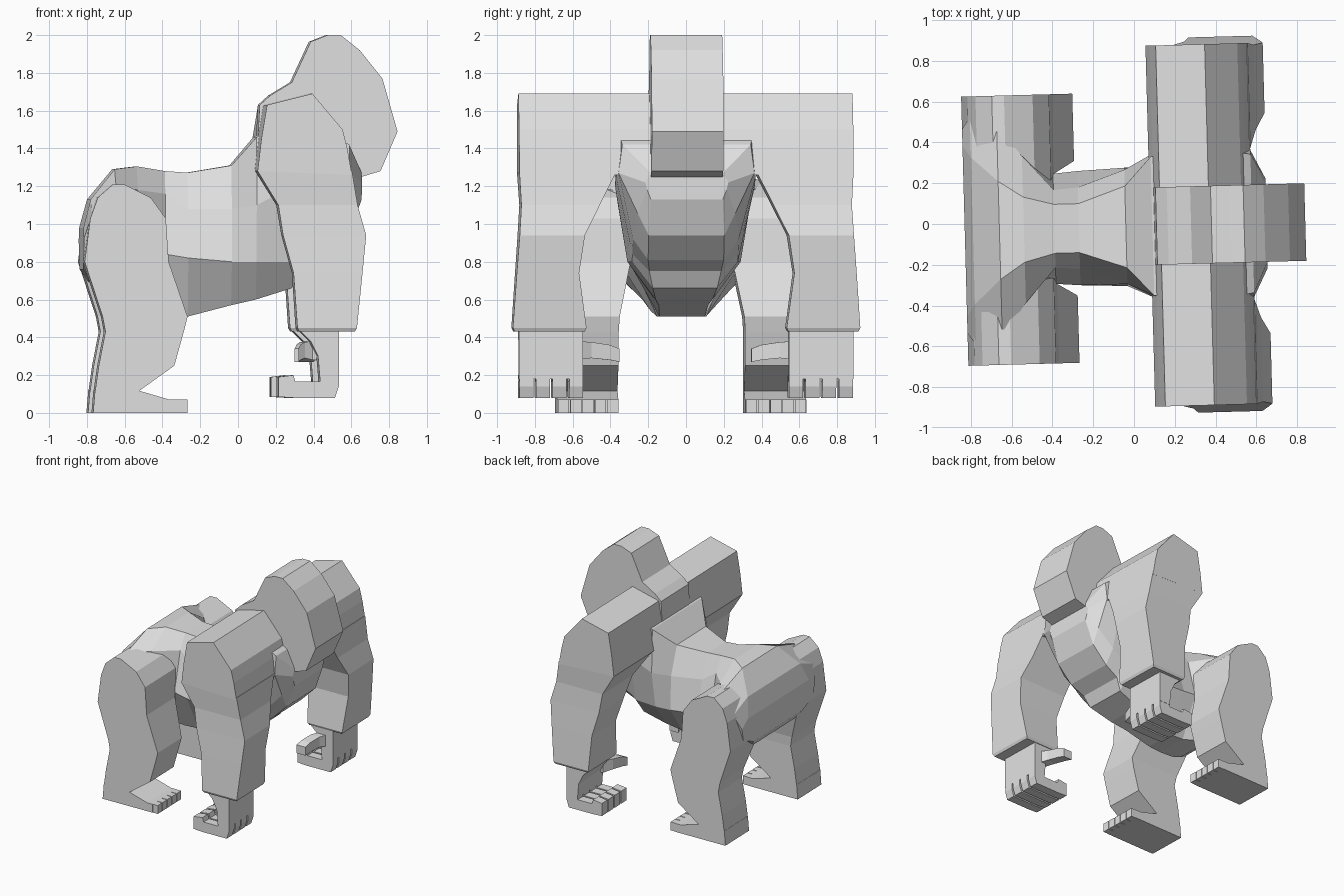
import bpy, bmesh, math
from mathutils import Matrix

mat = bpy.data.materials.new("light grey")
mat.diffuse_color = (0.75, 0.75, 0.75, 1)

# The whole animal is turned very slightly about z
PLACE = Matrix.Translation((0, -0.013, 0)) @ Matrix.Rotation(math.radians(1.55), 4, 'Z')


def loft(name, rings):
    """Skin a list of equal-length closed rings and cap both ends."""
    bm = bmesh.new()
    vs = [[bm.verts.new(p) for p in r] for r in rings]
    n = len(rings[0])
    for a, b in zip(vs, vs[1:]):
        for i in range(n):
            j = (i + 1) % n
            bm.faces.new((a[i], a[j], b[j], b[i]))
    bm.faces.new(vs[0])
    bm.faces.new(vs[-1][::-1])
    bmesh.ops.recalc_face_normals(bm, faces=bm.faces)
    me = bpy.data.meshes.new(name)
    bm.to_mesh(me)
    bm.free()
    me.materials.append(mat)
    ob = bpy.data.objects.new(name, me)
    ob.matrix_world = PLACE
    bpy.context.collection.objects.link(ob)
    return ob


def prism(name, profile, y0, y1):
    """Side profile (x, z) extruded from y0 to y1."""
    return loft(name, [[(x, y, z) for x, z in profile] for y in (y0, y1)])


def limb(name, stations, s):
    """Stations: z, back x, front x, inner y, outer y."""
    loft(name, [[(b, s * i, z), (f, s * i, z), (f, s * o, z), (b, s * o, z)]
                for z, b, f, i, o in stations])


# Torso: x, then (half width, z) from spine to belly
torso = [
    (-0.83, (0.42, 0.98), (0.50, 0.92), (0.48, 0.82), (0.34, 0.76)),
    (-0.79, (0.36, 1.13), (0.56, 1.05), (0.50, 0.85), (0.30, 0.70)),
    (-0.66, (0.24, 1.29), (0.52, 1.20), (0.45, 0.85), (0.20, 0.60)),
    (-0.54, (0.16, 1.305), (0.36, 1.18), (0.36, 0.85), (0.16, 0.54)),
    (-0.39, (0.12, 1.28), (0.19, 1.16), (0.27, 0.84), (0.13, 0.51)),
    (-0.27, (0.12, 1.272), (0.20, 1.08), (0.28, 0.82), (0.12, 0.51)),
    (-0.04, (0.20, 1.31), (0.28, 1.08), (0.29, 0.80), (0.13, 0.57)),
    (0.09, (0.34, 1.46), (0.35, 1.10), (0.30, 0.80), (0.15, 0.60)),
    (0.28, (0.36, 1.55), (0.37, 1.20), (0.28, 0.80), (0.17, 0.66)),
    (0.33, (0.36, 1.55), (0.37, 1.22), (0.28, 0.84), (0.19, 0.75)),
    (0.45, (0.36, 1.50), (0.37, 1.25), (0.28, 0.92), (0.20, 0.81)),
    (0.58, (0.34, 1.42), (0.36, 1.27), (0.26, 1.06), (0.20, 0.94)),
    (0.65, (0.19, 1.27), (0.22, 1.22), (0.21, 1.18), (0.19, 1.13)),
]
loft("torso", [[(x, w, z) for w, z in p] + [(x, -w, z) for w, z in p[::-1]]
               for x, *p in torso])

# Head with neck, and the broad shoulder bar
prism("head", [(0.10, 1.45), (0.11, 1.63), (0.165, 1.68), (0.28, 1.75), (0.38, 1.965),
               (0.47, 2.0), (0.54, 2.0), (0.64, 1.92), (0.76, 1.77), (0.84, 1.49),
               (0.75, 1.28), (0.65, 1.25), (0.57, 1.42), (0.40, 1.40)], -0.19, 0.19)
prism("shoulders", [(0.08, 1.28), (0.10, 1.45), (0.13, 1.63), (0.37, 1.69),
                    (0.53, 1.50), (0.555, 1.40), (0.58, 1.26)], -0.885, 0.885)

for s, side in ((1, "left"), (-1, "right")):
    # Arm
    limb(side + "_arm", [
        (1.28, 0.08, 0.58, 0.37, 0.885), (1.10, 0.19, 0.61, 0.46, 0.875),
        (0.94, 0.215, 0.655, 0.54, 0.885), (0.74, 0.27, 0.635, 0.57, 0.90),
        (0.45, 0.29, 0.605, 0.53, 0.92), (0.43, 0.30, 0.595, 0.54, 0.91)], s)
    # Hand, four curled fingers and the thumb
    prism(side + "_palm", [(0.30, 0.44), (0.51, 0.44), (0.51, 0.18), (0.41, 0.18),
                           (0.40, 0.30), (0.36, 0.38)], s * 0.545, s * 0.885)
    for i in range(4):
        y = 0.545 + i * 0.088
        prism(f"{side}_finger_{i + 1}", [
            (0.51, 0.20), (0.51, 0.14), (0.49, 0.08), (0.27, 0.08), (0.19, 0.085),
            (0.19, 0.19), (0.27, 0.20), (0.28, 0.165), (0.41, 0.165), (0.41, 0.20)],
            s * y, s * (y + 0.074))
    loft(side + "_thumb", [[(0.32 + d, s * y, z0), (0.40 + d, s * y, z0),
                            (0.40 + d, s * y, z1), (0.32 + d, s * y, z1)]
                           for y, z0, z1, d in ((0.58, 0.28, 0.38, 0.06), (0.50, 0.29, 0.375, 0.02),
                                                (0.40, 0.28, 0.36, 0), (0.35, 0.27, 0.34, -0.01))])
    # Leg
    limb(side + "_leg", [
        (0.11, -0.775, -0.55, 0.335, 0.66), (0.25, -0.755, -0.355, 0.335, 0.66),
        (0.43, -0.72, -0.305, 0.335, 0.66), (0.51, -0.735, -0.285, 0.33, 0.66),
        (0.80, -0.83, -0.385, 0.27, 0.66), (1.03, -0.80, -0.40, 0.24, 0.66),
        (1.14, -0.76, -0.48, 0.25, 0.66), (1.21, -0.68, -0.62, 0.30, 0.66)], s)
    # Foot and five toes
    prism(side + "_foot", [(-0.785, 0), (-0.33, 0), (-0.33, 0.07), (-0.38, 0.07),
                           (-0.55, 0.12), (-0.775, 0.12)], s * 0.335, s * 0.66)
    for i in range(5):
        y = 0.335 + i * 0.065
        prism(f"{side}_toe_{i + 1}", [(-0.34, 0), (-0.285, 0), (-0.285, 0.07), (-0.34, 0.07)],
              s * (y + 0.003), s * (y + 0.062))
